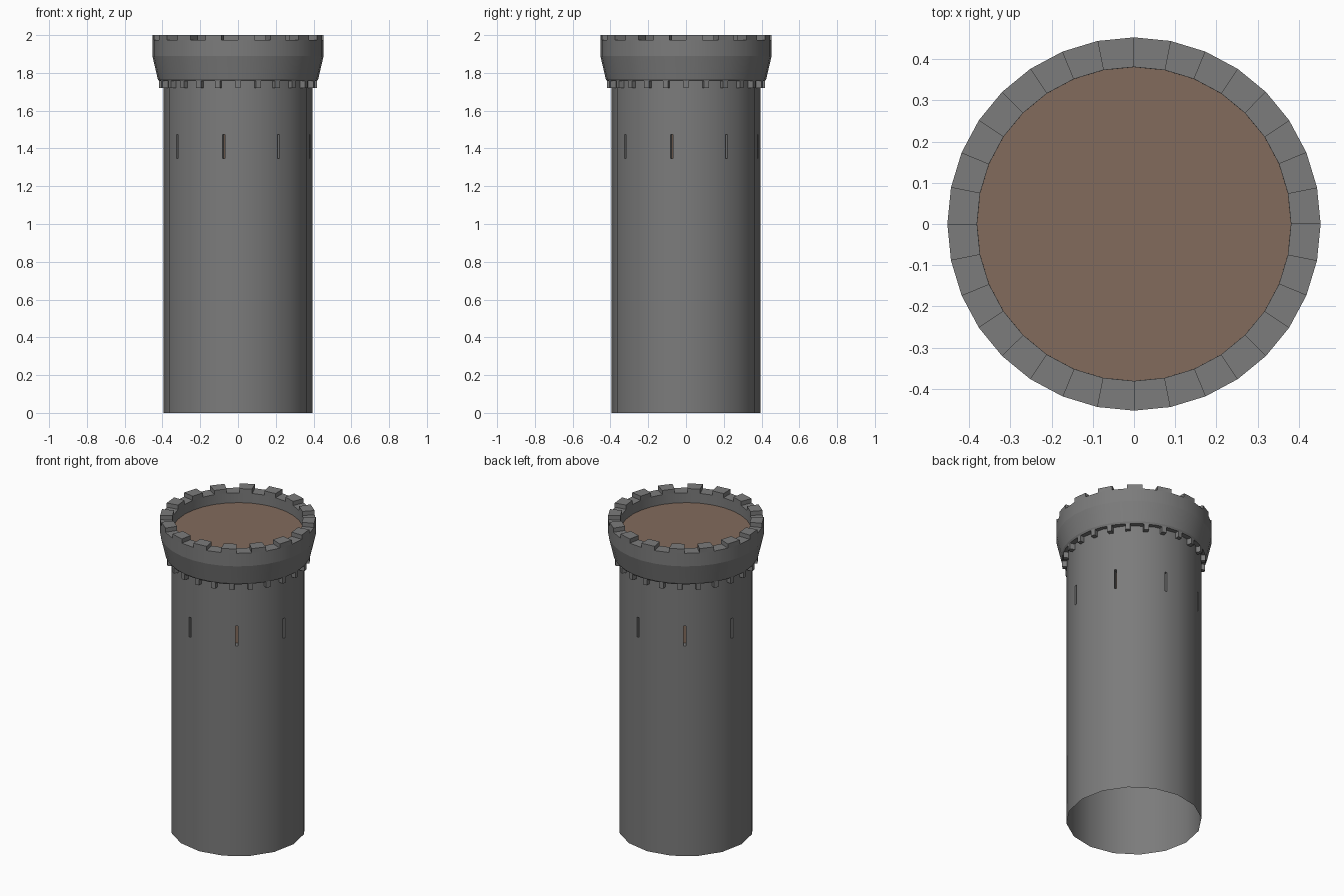
import bpy, bmesh, math
from mathutils import Vector, Matrix

if "Cube" in bpy.data.objects:
    bpy.data.objects.remove(bpy.data.objects["Cube"])

def material(name, rgb):
    m = bpy.data.materials.new(name)
    m.diffuse_color = (*rgb, 1)
    m.use_nodes = True
    m.node_tree.nodes["Principled BSDF"].inputs["Base Color"].default_value = m.diffuse_color
    return m

stone = material("grey stone", (0.2, 0.2, 0.2))
wood = material("brown wood", (0.225, 0.147, 0.107))

def polar(r, a, z):
    return Vector((r * math.cos(a), r * math.sin(a), z))

def finish(bm, name, mats):
    me = bpy.data.meshes.new(name)
    bm.to_mesh(me)
    bm.free()
    for m in mats:
        me.materials.append(m)
    ob = bpy.data.objects.new(name, me)
    bpy.context.collection.objects.link(ob)
    return ob

WALL_R, WALL_TOP = 0.394, 1.77
SLIT_Z0, SLIT_Z1, SLIT_W, SLIT_D = 1.347, 1.475, 0.014, 0.04
SIDES = 16

# Wall: 16-sided open tube, with a slit opening in every second side
wall = bmesh.new()
slits = bmesh.new()
step = 2 * math.pi / SIDES
for j in range(SIDES):
    p, q = polar(WALL_R, j * step, 0), polar(WALL_R, (j + 1) * step, 0)
    along = (q - p).normalized()
    mid = (p + q) / 2
    if j % 2 == 0:
        cols, rows = [p, q], [0, WALL_TOP]
    else:
        s0, s1 = mid - along * SLIT_W / 2, mid + along * SLIT_W / 2
        cols, rows = [p, s0, s1, q], [0, SLIT_Z0, SLIT_Z1, WALL_TOP]
    for c in range(len(cols) - 1):
        for r in range(len(rows) - 1):
            if c == 1 and r == 1:
                continue
            quad = [(cols[c], rows[r]), (cols[c + 1], rows[r]),
                    (cols[c + 1], rows[r + 1]), (cols[c], rows[r + 1])]
            f = wall.faces.new([wall.verts.new((v.x, v.y, z)) for v, z in quad])
            f.smooth = True
    # Recess behind each slit, brown at the back
    if j % 2:
        inward = -mid.normalized() * SLIT_D
        front = [Vector((v.x, v.y, z)) for v, z in
                 ((s0, SLIT_Z0), (s1, SLIT_Z0), (s1, SLIT_Z1), (s0, SLIT_Z1))]
        fv = [slits.verts.new(v) for v in front]
        bv = [slits.verts.new(v + inward) for v in front]
        slits.faces.new(bv).material_index = 1
        for i in range(4):
            k = (i + 1) % 4
            slits.faces.new((fv[k], fv[i], bv[i], bv[k]))
bmesh.ops.remove_doubles(wall, verts=wall.verts[:], dist=1e-5)
wall_ob = finish(wall, "tower_wall", [stone])
# Round shading on the wall, undisturbed by the slits
wall_ob.data.normals_split_custom_set_from_vertices(
    [Vector((v.co.x, v.co.y, 0)).normalized() for v in wall_ob.data.vertices])
finish(slits, "arrow_slits", [stone, wood])

# Parapet: 32-sided lathed ring, alternate top faces raised as merlons
N = 32
profile = [(0.38, 1.757), (0.418, 1.757), (0.425, 1.768), (0.453, 1.889),
           (0.453, 1.973), (0.381, 1.973)]
crown = bmesh.new()
rings = [[crown.verts.new(polar(r, 2 * math.pi * i / N, z)) for i in range(N)]
         for r, z in profile]
raised = []
for k in range(len(rings)):
    a, b = rings[k], rings[(k + 1) % len(rings)]
    for i in range(N):
        n = (i + 1) % N
        f = crown.faces.new((a[i], a[n], b[n], b[i]))
        if k == 4 and i % 2 == 0:
            raised.append(f)
bmesh.ops.recalc_face_normals(crown, faces=crown.faces[:])
for f in bmesh.ops.extrude_discrete_faces(crown, faces=raised)["faces"]:
    bmesh.ops.translate(crown, verts=f.verts[:], vec=(0, 0, 0.027))
crown.normal_update()
for f in crown.faces:
    f.smooth = True
for e in crown.edges:
    level = abs(e.verts[0].co.z - e.verts[1].co.z) < 1e-5
    e.smooth = not level and e.calc_face_angle(math.pi) < math.radians(30)
finish(crown, "parapet", [stone])

# Roof floor inside the parapet
floor = bmesh.new()
floor.faces.new([floor.verts.new(polar(0.381, 2 * math.pi * i / N, 1.91))
                 for i in range(N)])
finish(floor, "roof_floor", [wood])

# Corbels: ring of small blocks under the parapet
corbels = bmesh.new()
for i in range(24):
    mat = (Matrix.Rotation(i * math.pi / 12, 4, 'Z')
           @ Matrix.Translation((0.395, 0, 1.74))
           @ Matrix.Diagonal((0.046, 0.028, 0.04, 1)))
    bmesh.ops.create_cube(corbels, size=1, matrix=mat)
finish(corbels, "corbels", [stone])
